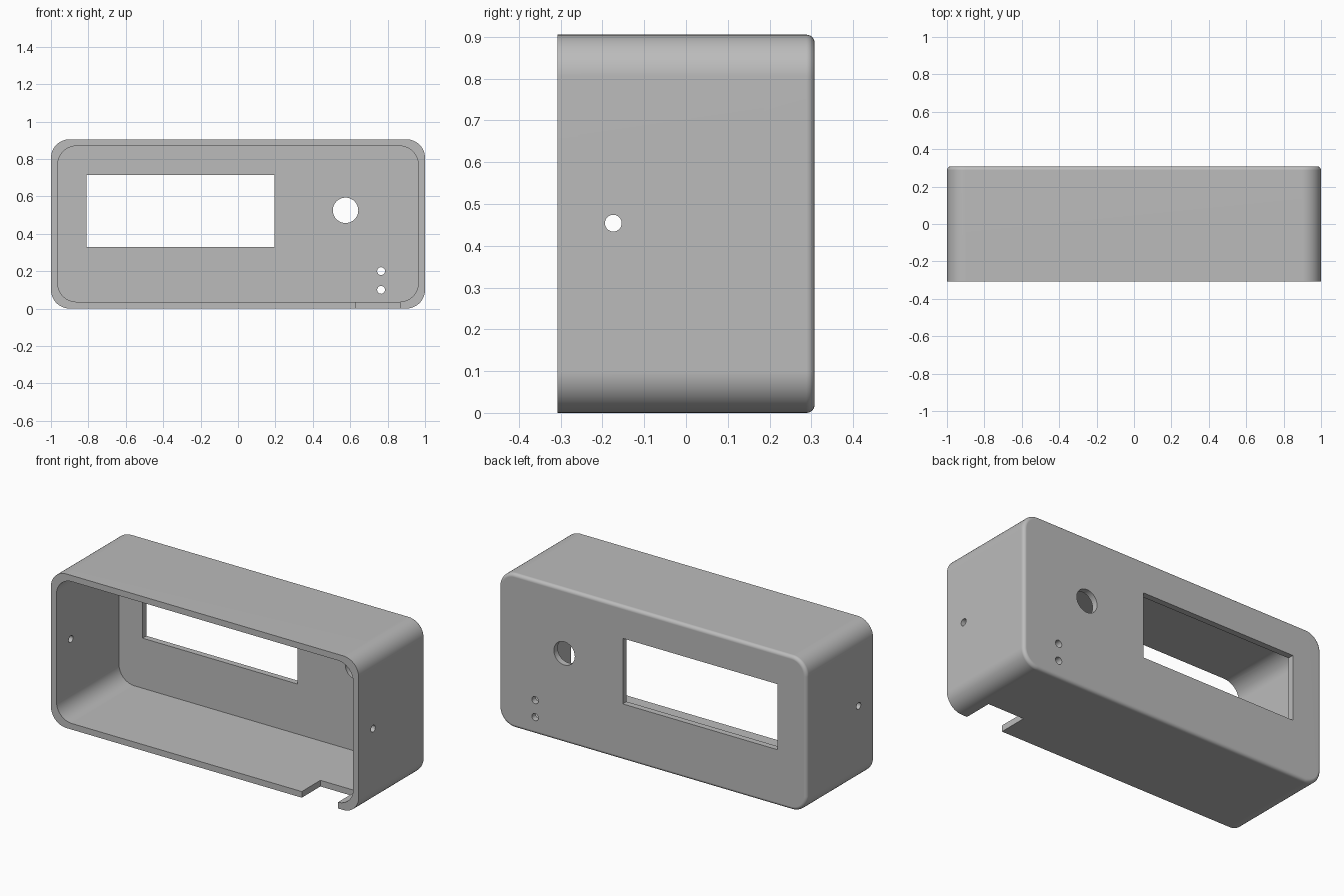
import bpy, bmesh, math

cube = bpy.data.objects.get("Cube")
if cube:
    bpy.data.objects.remove(cube, do_unlink=True)

HEIGHT, BACK, WALL = 0.905, 0.308, 0.036
MID = HEIGHT / 2

grey = bpy.data.materials.new("plain_grey")
grey.use_nodes = True
COLOUR = (0.5, 0.5, 0.5, 1)
grey.diffuse_color = COLOUR
grey.node_tree.nodes["Principled BSDF"].inputs["Base Color"].default_value = COLOUR


def make_object(name, bm):
    bmesh.ops.recalc_face_normals(bm, faces=bm.faces)
    mesh = bpy.data.meshes.new(name)
    bm.to_mesh(mesh)
    bm.free()
    mesh.materials.append(grey)
    obj = bpy.data.objects.new(name, mesh)
    bpy.context.collection.objects.link(obj)
    return obj


def rounded_loop(half_x, half_z, radius, steps=12):
    """Rounded rectangle as (x, z) points about the middle of the case."""
    points = []
    for corner, (sx, sz) in enumerate([(1, 1), (-1, 1), (-1, -1), (1, -1)]):
        for i in range(steps + 1):
            a = math.pi / 2 * (corner + i / steps)
            points.append((sx * (half_x - radius) + radius * math.cos(a),
                           MID + sz * (half_z - radius) + radius * math.sin(a)))
    return points


def rounded_block(name, half_x, half_z, radius, sections):
    """Loft rounded rectangles through (y, inset) sections."""
    bm = bmesh.new()
    rings = [[bm.verts.new((x, y, z)) for x, z in
              rounded_loop(half_x - d, half_z - d, radius - d)] for y, d in sections]
    n = len(rings[0])
    for a, b in zip(rings, rings[1:]):
        for i in range(n):
            j = (i + 1) % n
            bm.faces.new((a[i], a[j], b[j], b[i]))
    bm.faces.new(rings[0])
    bm.faces.new(rings[-1])
    return make_object(name, bm)


def box(name, x, y, z):
    bm = bmesh.new()
    bmesh.ops.create_cube(bm, size=1)
    for v in bm.verts:
        v.co = [lo + (c + 0.5) * (hi - lo) for c, (lo, hi) in zip(v.co, (x, y, z))]
    return make_object(name, bm)


def drill(name, centre, radius, depth, axis):
    bm = bmesh.new()
    bmesh.ops.create_cone(bm, cap_ends=True, segments=48, radius1=radius,
                          radius2=radius, depth=depth)
    obj = make_object(name, bm)
    obj.location = centre
    if axis == "x":
        obj.rotation_euler.y = math.pi / 2
    else:
        obj.rotation_euler.x = math.pi / 2
    return obj


# Outer case with a rounded rear edge
FILLET = 0.02
sections = [(-BACK, 0)]
for i in range(7):
    a = math.pi / 2 * i / 6
    sections.append((BACK - FILLET + FILLET * math.sin(a), FILLET * (1 - math.cos(a))))
case = rounded_block("case_shell", 1, MID, 0.1, sections)

# Cavity, display window, cable notch and holes
cutters = [
    rounded_block("cavity_cutter", 1 - WALL, MID - WALL, 0.1,
                  [(-BACK - 0.1, 0), (BACK - WALL, 0)]),
    box("window_cutter", (-0.81, 0.195), (0.2, 0.4), (0.33, 0.715)),
    box("notch_cutter", (0.63, 0.865), (-0.4, -0.135), (-0.05, 0.06)),
    drill("knob_hole_cutter", (0.575, BACK, 0.525), 0.068, 0.2, "y"),
    drill("upper_light_cutter", (0.765, BACK, 0.2), 0.021, 0.2, "y"),
    drill("lower_light_cutter", (0.765, BACK, 0.1), 0.021, 0.2, "y"),
    drill("side_screw_cutter", (0, -0.174, 0.454), 0.02, 2.4, "x"),
]

bpy.ops.object.select_all(action="DESELECT")
bpy.context.view_layer.objects.active = case
case.select_set(True)
for cutter in cutters:
    cut = case.modifiers.new(cutter.name, "BOOLEAN")
    cut.operation = "DIFFERENCE"
    cut.solver = "EXACT"
    cut.object = cutter
    bpy.ops.object.modifier_apply(modifier=cut.name)
    bpy.data.objects.remove(cutter, do_unlink=True)

# Smooth rounded corners, crisp cut edges
bpy.ops.object.shade_smooth_by_angle(angle=math.radians(30))
weighted = case.modifiers.new("flat_face_normals", "WEIGHTED_NORMAL")
weighted.keep_sharp = True
